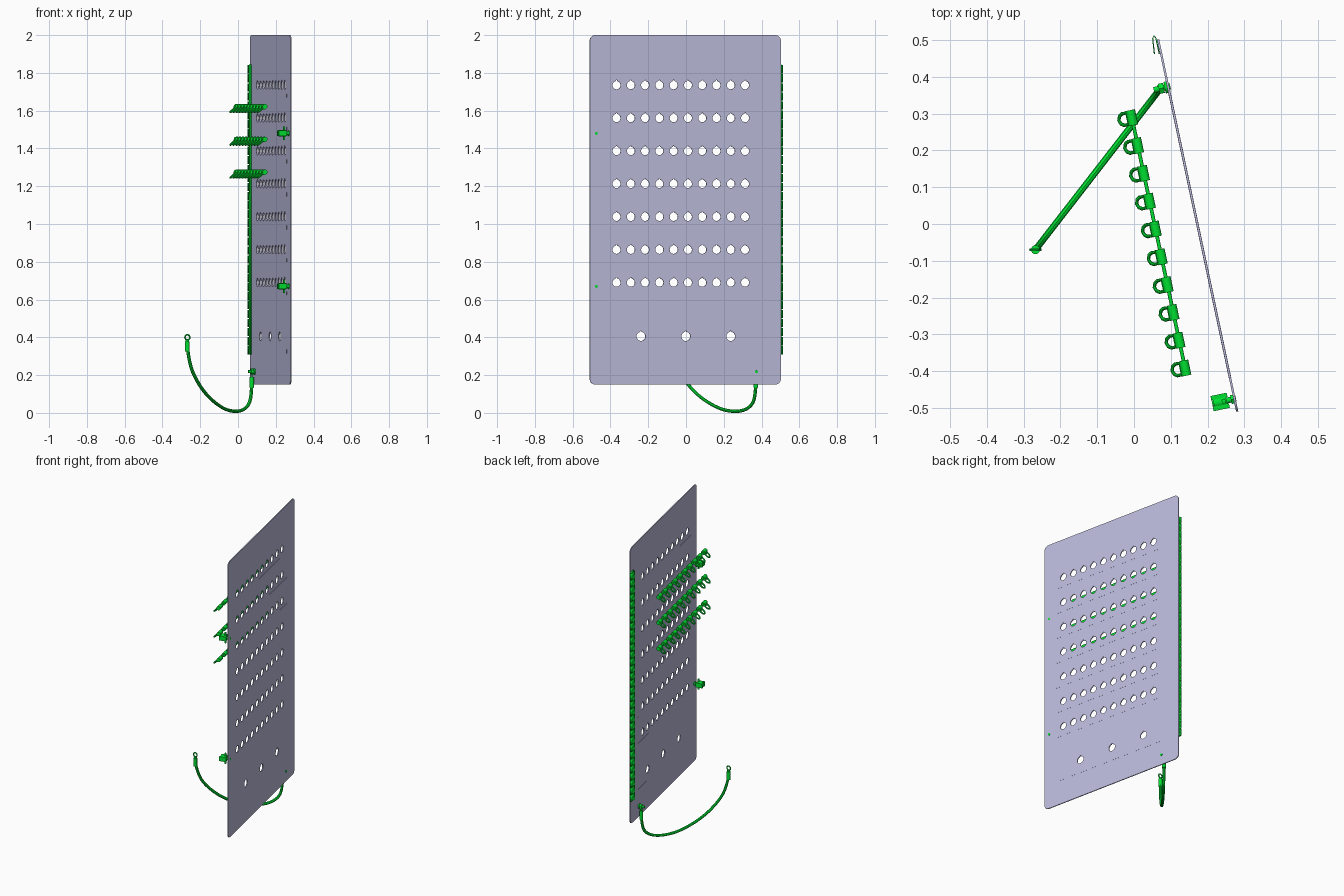
import bpy, bmesh, math
from mathutils import Matrix, Vector

if "Cube" in bpy.data.objects:
    bpy.data.objects.remove(bpy.data.objects["Cube"])

# Panel frame: local x = outward normal, local y = along the panel
F = Matrix.Translation((0.173, -0.004, 0)) @ Matrix.Rotation(math.radians(12), 4, 'Z')


def material(name, col):
    m = bpy.data.materials.new(name)
    m.diffuse_color = col
    m.use_nodes = True
    m.node_tree.nodes["Principled BSDF"].inputs["Base Color"].default_value = m.diffuse_color
    return m


GREEN = material("green", (0.0, 0.75, 0.03, 1))
LAVENDER = material("lavender", (0.5, 0.5, 0.72, 1))


def finish(ob, mat, matrix):
    ob.data.materials.append(mat)
    bpy.context.collection.objects.link(ob)
    ob.matrix_world = matrix
    bpy.ops.object.select_all(action='DESELECT')
    bpy.context.view_layer.objects.active = ob
    ob.select_set(True)
    if ob.type == 'CURVE':
        bpy.ops.object.convert(target='MESH')
        ob = bpy.context.object
    bpy.ops.object.shade_smooth_by_angle(angle=math.radians(35))
    return ob


def mesh_part(name, bm, mat=GREEN, matrix=F):
    me = bpy.data.meshes.new(name)
    bm.to_mesh(me)
    bm.free()
    return finish(bpy.data.objects.new(name, me), mat, matrix)


def cyl(bm, p0, p1, r, n=16):
    a, b = Vector(p0), Vector(p1)
    rot = (b - a).to_track_quat('Z', 'Y').to_matrix().to_4x4()
    bmesh.ops.create_cone(bm, cap_ends=True, segments=n, radius1=r, radius2=r,
                          depth=(b - a).length, matrix=Matrix.Translation((a + b) / 2) @ rot)


def box(bm, c, size):
    bmesh.ops.create_cube(bm, size=1, matrix=Matrix.Translation(c) @ Matrix.Diagonal((*size, 1)))


def spline(cu, pts, kind='POLY', cyclic=False):
    sp = cu.splines.new(kind)
    sp.points.add(len(pts) - 1)
    for p, co in zip(sp.points, pts):
        p.co = (*co, 1)
    sp.use_cyclic_u = cyclic
    if kind == 'NURBS':
        sp.order_u = 3
        sp.use_endpoint_u = True


def tubes(name, paths, r, kind='POLY', cyclic=False, matrix=F):
    cu = bpy.data.curves.new(name, 'CURVE')
    cu.dimensions = '3D'
    cu.bevel_depth, cu.bevel_resolution, cu.resolution_u = r, 2, 8
    cu.use_fill_caps = True
    for p in paths:
        spline(cu, p, kind, cyclic)
    return finish(bpy.data.objects.new(name, cu), GREEN, matrix)


def circle(x, y, r, n=24, notch=None):
    out = []
    for k in range(n):
        q = notch if notch and k == n // 4 else r
        a = 2 * math.pi * k / n
        out.append((x + q * math.cos(a), y + q * math.sin(a), 0))
    return out


# Perforated panel: filled outline with keyed holes
HW, Z0, Z1, R = 0.517, 0.15, 2.0, 0.03
cu = bpy.data.curves.new("panel", 'CURVE')
cu.dimensions, cu.fill_mode, cu.extrude = '2D', 'BOTH', 0.003
outline = []
for i, (cx, cz) in enumerate([(HW - R, Z1 - R), (R - HW, Z1 - R), (R - HW, Z0 + R), (HW - R, Z0 + R)]):
    for k in range(7):
        a = math.pi / 2 * (i + k / 6)
        outline.append((cx + R * math.cos(a), cz + R * math.sin(a), 0))
spline(cu, outline, cyclic=True)
COLS = [-0.372 + 0.0773 * i for i in range(10)]
ROWS = [1.735 - 0.1742 * j for j in range(7)]
for z in ROWS:
    for s in COLS:
        spline(cu, circle(s, z, 0.022, notch=0.029), cyclic=True)
for s in (-0.24, 0.003, 0.246):
    spline(cu, circle(s, 0.405, 0.024, notch=0.031), cyclic=True)
basis = Matrix(((0, 0, 1, 0), (1, 0, 0, 0), (0, 1, 0, 0), (0, 0, 0, 1)))
finish(bpy.data.objects.new("panel", cu), LAVENDER, F @ basis)

# Nearly flush marking strips under every row of holes
bm = bmesh.new()
for z in [z - 0.056 for z in ROWS] + [0.325]:
    box(bm, (0, -0.015, z), (0.007, 0.82, 0.02))
mesh_part("marking_strips", bm, LAVENDER)

# Spring finger gasket folded along the far edge
bm = bmesh.new()
prof = [(-0.005, 0.478), (-0.005, 0.522), (-0.009, 0.529), (-0.014, 0.522), (-0.018, 0.48)]
N, GZ0, GZ1 = 32, 0.31, 1.845
step = (GZ1 - GZ0) / N


def ribbon(pts, za, zb):
    rows = [[bm.verts.new((x, y, z)) for x, y in pts] for z in (za, zb)]
    for i in range(len(pts) - 1):
        bm.faces.new((rows[0][i], rows[0][i + 1], rows[1][i + 1], rows[1][i]))


ribbon(prof[:2], GZ0, GZ1)
for k in range(N):
    ribbon(prof[1:], GZ0 + k * step, GZ0 + (k + 1) * step - 0.004)
gasket = mesh_part("finger_gasket", bm)
sol = gasket.modifiers.new("thickness", 'SOLIDIFY')
sol.thickness, sol.offset = 0.003, 0

# Three rows of rail-mounted pivots with drooping D-shaped pulls
X = -0.114
for j, z in enumerate((1.622, 1.449, 1.275)):
    bm = bmesh.new()
    cyl(bm, (X, COLS[0], z), (X, COLS[-1], z), 0.005)
    for s in COLS:
        cyl(bm, (X, s - 0.021, z), (X, s + 0.021, z), 0.013)
        box(bm, (X - 0.006, s, z - 0.009), (0.018, 0.03, 0.012))
    mesh_part(f"pivot_row_{j + 1}", bm)
    loops = []
    for s in COLS:
        pts = [(0.006, 0.016), (0.024, 0.016), (0.032, 0.011), (0.036, 0),
               (0.032, -0.011), (0.024, -0.016), (0.006, -0.016)]
        loops.append([(X - d, s + w, z - 0.85 * d) for d, w in pts])
    tubes(f"pull_loops_{j + 1}", loops, 0.005, cyclic=True)

# Two quarter-turn fasteners on the near edge
for name, z in (("upper_fastener", 1.48), ("lower_fastener", 0.67)):
    bm = bmesh.new()
    s = -0.482
    cyl(bm, (0.004, s, z), (-0.062, s, z), 0.008)
    cyl(bm, (-0.003, s, z), (-0.01, s, z), 0.014, 6)
    cyl(bm, (-0.022, s, z), (-0.058, s, z), 0.018)
    box(bm, (-0.03, s, z), (0.01, 0.012, 0.07))
    for e in (-1, 1):
        box(bm, (-0.04, s + e * 0.015, z), (0.045, 0.012, 0.03))
    mesh_part(name, bm)

# Earth stud with washers and nut through the panel
bm = bmesh.new()
s, z = 0.385, 0.218
cyl(bm, (0.006, s, z), (-0.04, s, z), 0.008)
cyl(bm, (-0.003, s, z), (-0.01, s, z), 0.016)
cyl(bm, (-0.012, s, z), (-0.026, s, z), 0.016, 6)
mesh_part("earth_stud", bm)

# Earth cable hanging in a vertical plane
A, B = Vector((0.073, 0.37, 0)), Vector((-0.268, -0.07, 0))


def on_cable(x, z):
    f = (A.x - x) / (A.x - B.x)
    p = A.lerp(B, f)
    return (p.x, p.y, z)


path = [(0.073, 0.16), (0.071, 0.1), (0.06, 0.045), (0.027, 0.013), (-0.02, 0.006), (-0.08, 0.022),
        (-0.16, 0.085), (-0.22, 0.17), (-0.258, 0.26), (-0.268, 0.35)]
I = Matrix.Identity(4)
tubes("earth_cable", [[on_cable(*p) for p in path]], 0.009, 'NURBS', matrix=I)

# Crimp barrels and ring lugs at both cable ends
bm = bmesh.new()
cyl(bm, (A.x, A.y, 0.135), (A.x, A.y, 0.19), 0.012)
cyl(bm, (B.x, B.y, 0.325), (B.x, B.y, 0.378), 0.012)
box(bm, (A.x, A.y, 0.2), (0.005, 0.018, 0.03))
box(bm, (B.x, B.y, 0.382), (0.018, 0.005, 0.012))
mesh_part("crimp_barrels", bm, matrix=I)
ring = [(B.x + 0.013 * math.cos(k * math.pi / 8), B.y, 0.4 + 0.014 * math.sin(k * math.pi / 8)) for k in range(16)]
tubes("free_ring_lug", [ring], 0.004, cyclic=True, matrix=I)
